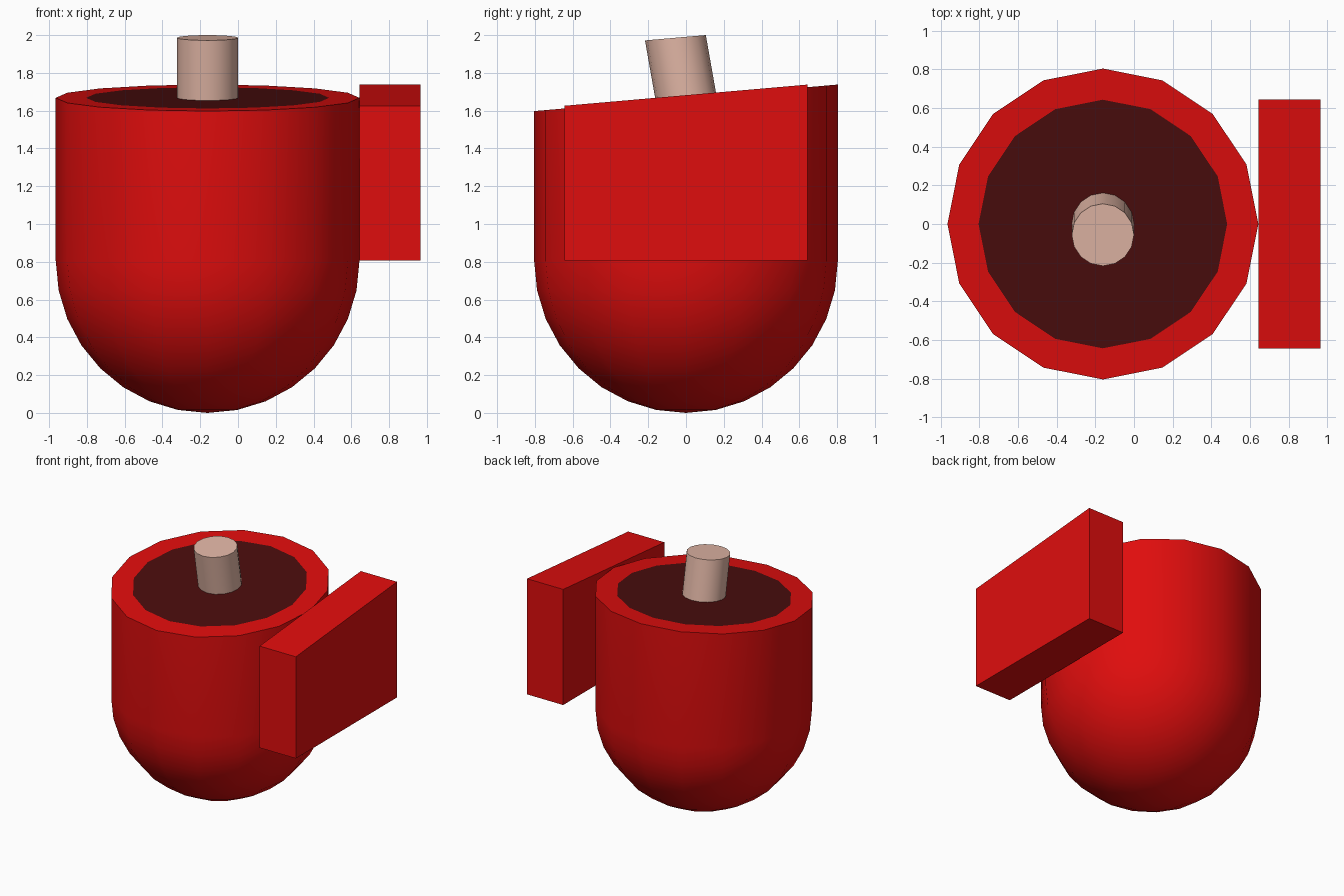
import bpy, bmesh
from math import sin, cos, pi, tan, radians

if "Cube" in bpy.data.objects:
    bpy.data.objects.remove(bpy.data.objects["Cube"])

CX, R, SIDES = -0.161, 0.804, 16
SLOPE = tan(radians(5))


def rim_z(y):
    return 1.668 + SLOPE * y


def material(name, color):
    m = bpy.data.materials.new(name)
    m.diffuse_color = (*color, 1)
    m.use_nodes = True
    m.node_tree.nodes["Principled BSDF"].inputs["Base Color"].default_value = m.diffuse_color
    return m


def circle(bm, r, height, cx=CX, cy=0.0):
    """Ring of vertices; height is a function of y relative to the ring centre."""
    ring = []
    for i in range(SIDES):
        a = 2 * pi * i / SIDES
        ring.append(bm.verts.new((cx + r * cos(a), cy + r * sin(a), height(r * sin(a)))))
    return ring


def bridge(bm, a, b):
    n = len(a)
    for i in range(n):
        j = (i + 1) % n
        bm.faces.new((a[i], a[j], b[j], b[i]))


def finish(bm, name, mat, smooth=True, closed=True):
    if closed:
        bmesh.ops.recalc_face_normals(bm, faces=bm.faces)
    me = bpy.data.meshes.new(name)
    bm.to_mesh(me)
    bm.free()
    me.materials.append(mat)
    ob = bpy.data.objects.new(name, me)
    bpy.context.collection.objects.link(ob)
    if smooth:
        bpy.ops.object.select_all(action='DESELECT')
        ob.select_set(True)
        bpy.context.view_layer.objects.active = ob
        bpy.ops.object.shade_smooth_by_angle(angle=radians(30))
    return ob


red = material("red", (0.74, 0.004, 0.004))
dark = material("dark_red", (0.07, 0.004, 0.004))
peach = material("peach", (0.76, 0.47, 0.38))

# round-bottomed body with a slanted flat rim
bm = bmesh.new()
pole = bm.verts.new((CX, 0, 0))
rings = []
for k in range(1, 9):
    a = k * pi / 16
    rings.append(circle(bm, R * sin(a), lambda y, a=a: 0.806 * (1 - cos(a))))
rings.append(circle(bm, R, rim_z))
rings.append(circle(bm, 0.643, rim_z))
for i in range(SIDES):
    bm.faces.new((pole, rings[0][(i + 1) % SIDES], rings[0][i]))
for lower, upper in zip(rings, rings[1:]):
    bridge(bm, lower, upper)
finish(bm, "body", red, closed=False)

# dark centre flush with the rim
bm = bmesh.new()
bm.faces.new(circle(bm, 0.643, rim_z))
finish(bm, "dark_centre", dark, smooth=False, closed=False)

# leaning pin, caps parallel to the rim
bm = bmesh.new()
base = circle(bm, 0.161, rim_z)
top = circle(bm, 0.161, lambda y: 1.986 + SLOPE * y, cy=-0.056)
bridge(bm, base, top)
bm.faces.new(base[::-1])
bm.faces.new(top)
finish(bm, "pin", peach)

# side block with slanted top
bm = bmesh.new()
ends = []
for x in (0.643, 0.965):
    ends.append([bm.verts.new((x, y, z)) for y, z in
                 ((-0.643, 0.808), (0.643, 0.808), (0.643, 1.738), (-0.643, 1.626))])
bridge(bm, *ends)
bm.faces.new(ends[0])
bm.faces.new(ends[1])
finish(bm, "side_block", red, smooth=False)
